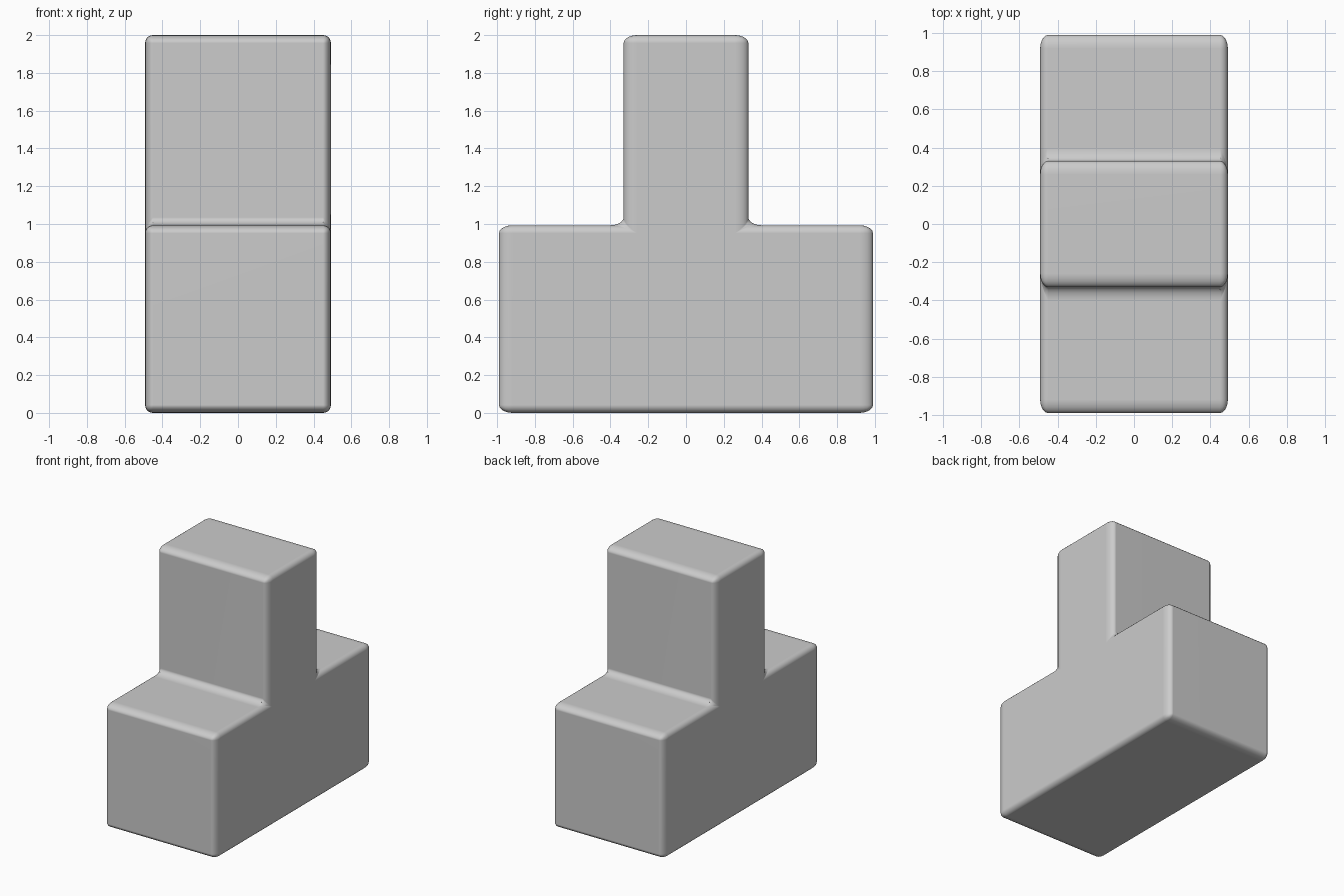
import bpy, bmesh, math
from mathutils import Matrix

if "Cube" in bpy.data.objects:
    bpy.data.objects.remove(bpy.data.objects["Cube"])

HALF_X, STRETCH, ROUND = 0.492, 1.7, 0.042

# T-shaped side profile (y, z), mirrored from its right half
right = [(0.99, 0.0), (0.99, 0.993), (0.33, 0.993), (0.33, 2.0)]
profile = right + [(-y, z) for y, z in reversed(right)]

# Extrude the profile across x
bm = bmesh.new()
face = bm.faces.new([bm.verts.new((-HALF_X, y, z)) for y, z in profile])
ext = bmesh.ops.extrude_face_region(bm, geom=[face])
bmesh.ops.translate(bm, vec=(2 * HALF_X, 0, 0),
                    verts=[v for v in ext["geom"] if isinstance(v, bmesh.types.BMVert)])
bmesh.ops.recalc_face_normals(bm, faces=bm.faces)

# Round every edge while squeezed in y, so rounding is wider along y afterwards
squeeze = Matrix.Diagonal((1, 1 / STRETCH, 1, 1))
bm.transform(squeeze)
bmesh.ops.bevel(bm, geom=bm.edges[:], offset=ROUND, offset_type='OFFSET',
                segments=5, profile=0.5, affect='EDGES', clamp_overlap=True)
bm.transform(squeeze.inverted())

mesh = bpy.data.meshes.new("t_block")
bm.to_mesh(mesh)
bm.free()
block = bpy.data.objects.new("t_block", mesh)
bpy.context.collection.objects.link(block)

# Smooth rounded edges, flat-looking broad faces
bpy.context.view_layer.objects.active = block
block.select_set(True)
bpy.ops.object.shade_smooth_by_angle(angle=math.radians(35))
mod = block.modifiers.new("face_normals", 'WEIGHTED_NORMAL')
mod.keep_sharp = True
